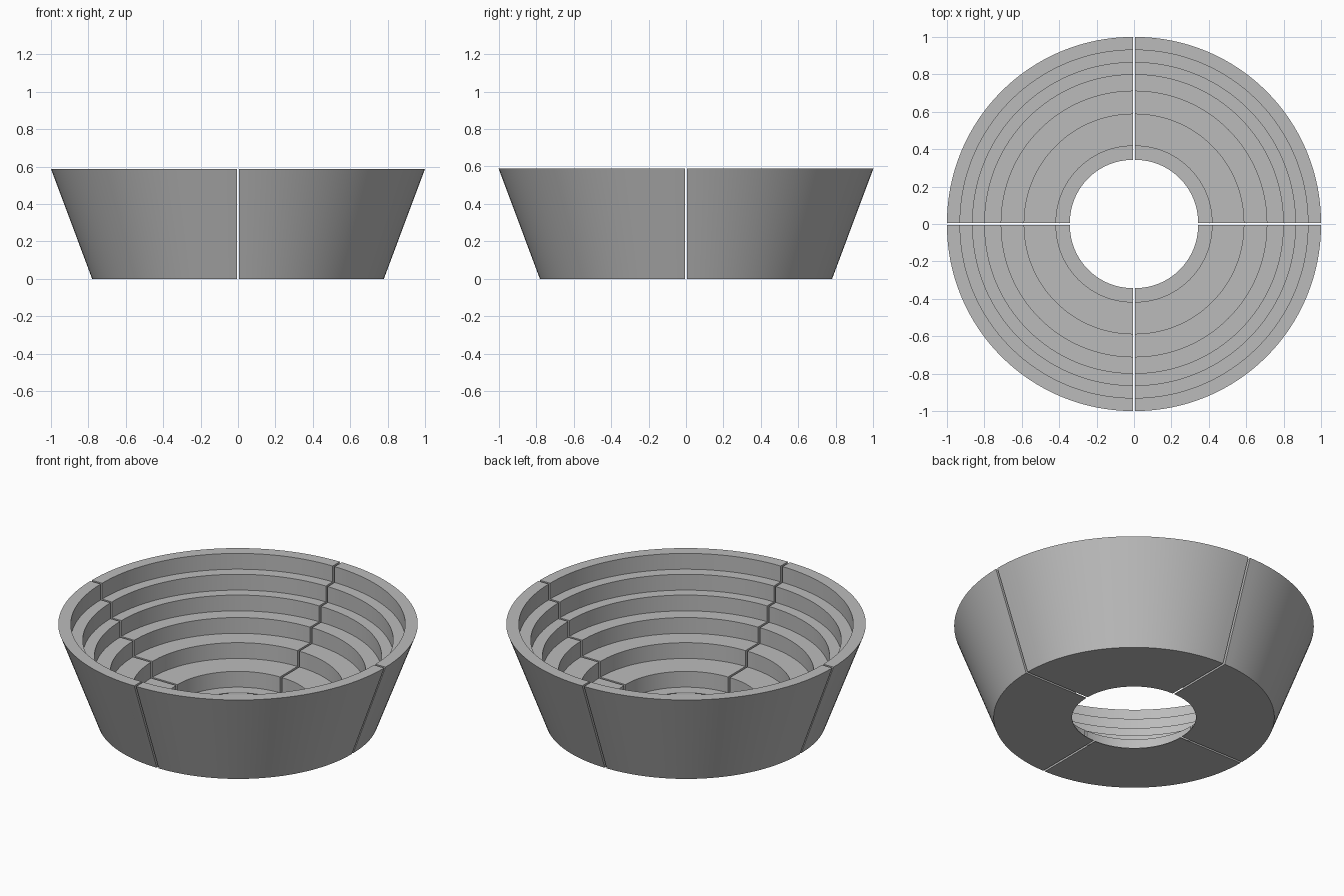
import bpy
import bmesh
import math
from mathutils import Matrix, Vector

cube = bpy.data.objects.get("Cube")
if cube:
    bpy.data.objects.remove(cube)

GAP = 0.0065        # half the slot between neighbouring quarters
HEIGHT = 0.588
FLOOR = 0.004       # thin lip around the central hole
SEGMENTS = 32       # per quarter

grey = bpy.data.materials.new("plain grey")
grey.use_nodes = True
colour = (0.5, 0.5, 0.5, 1)
grey.diffuse_color = colour
grey.node_tree.nodes["Principled BSDF"].inputs["Base Color"].default_value = colour

# Stepped cross-section: sloped outer wall, then equal risers down to the hole
risers = [0.93, 0.863, 0.798, 0.71, 0.587, 0.417, 0.343]
rise = (HEIGHT - FLOOR) / (len(risers) - 1)
profile = [(0.78, 0), (1.0, HEIGHT)]
for i, radius in enumerate(risers):
    z = HEIGHT - i * rise
    profile.append((radius, z))
    profile.append((radius, max(z - rise, 0)))


def ring_quarter(name, turn):
    """Sweep the cross-section through a quarter turn and move it off the slots."""
    bm = bmesh.new()
    section = bm.faces.new([bm.verts.new((r - GAP, 0, z)) for r, z in profile])
    start = bmesh.ops.duplicate(bm, geom=[section])["geom"]
    bmesh.ops.spin(bm, geom=start, cent=(0, 0, 0), axis=(0, 0, 1),
                   angle=math.pi / 2, steps=SEGMENTS)
    bmesh.ops.remove_doubles(bm, verts=bm.verts, dist=0.0001)
    bmesh.ops.recalc_face_normals(bm, faces=bm.faces)
    bm.transform(Matrix.Rotation(turn, 4, "Z") @ Matrix.Translation(Vector((GAP, GAP, 0))))
    mesh = bpy.data.meshes.new(name)
    bm.to_mesh(mesh)
    bm.free()
    mesh.materials.append(grey)
    obj = bpy.data.objects.new(name, mesh)
    bpy.context.collection.objects.link(obj)
    return obj


names = ["back_left_quarter", "back_right_quarter",
         "front_right_quarter", "front_left_quarter"]
bpy.ops.object.select_all(action="DESELECT")
for i, name in enumerate(names):
    quarter = ring_quarter(name, i * math.pi / 2)
    quarter.select_set(True)
    bpy.context.view_layer.objects.active = quarter
bpy.ops.object.shade_smooth_by_angle(angle=math.radians(30))
